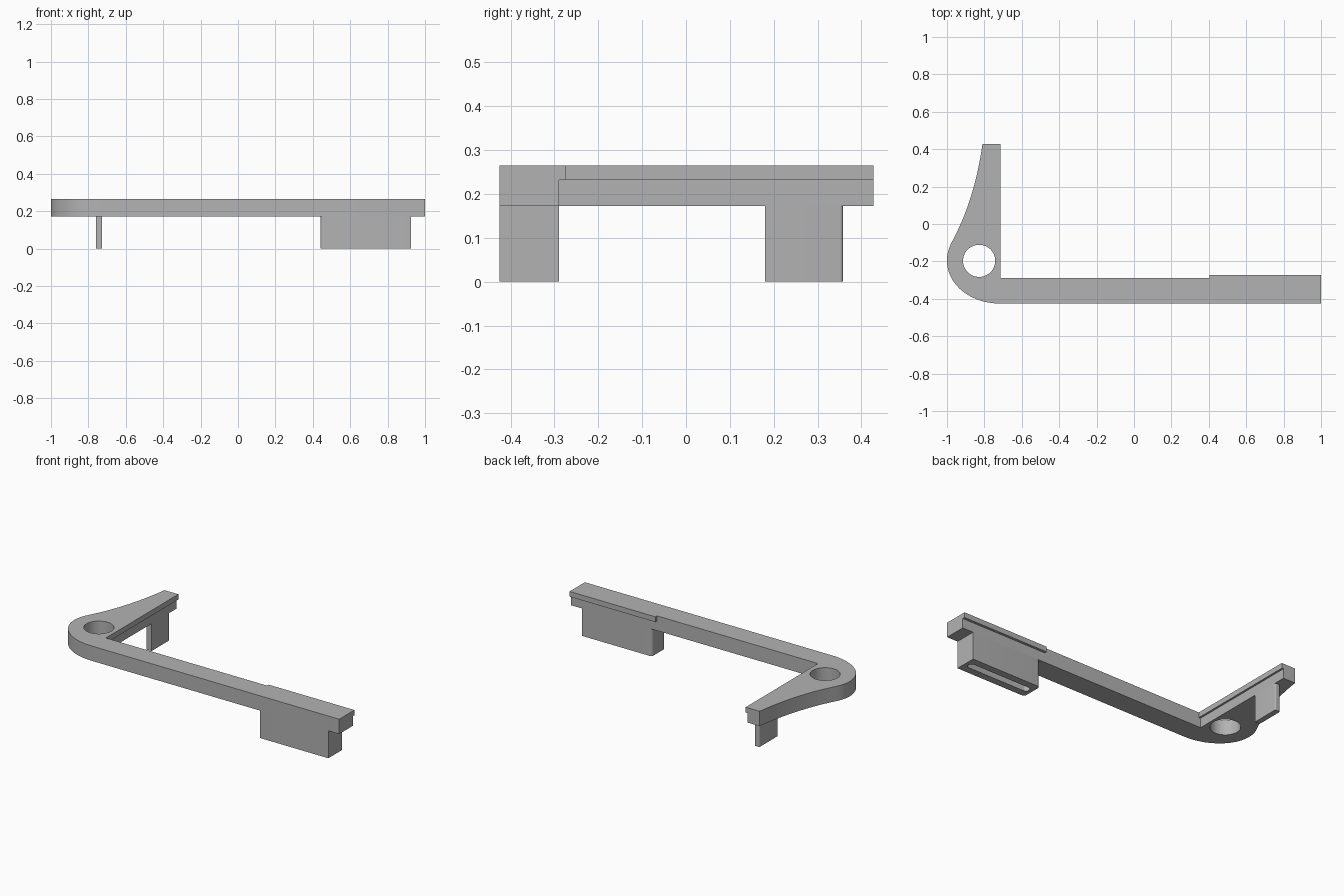
import bpy, bmesh, math
from mathutils import Vector
from mathutils.geometry import interpolate_bezier

cube = bpy.data.objects.get("Cube")
if cube:
    bpy.data.objects.remove(cube, do_unlink=True)

grey = bpy.data.materials.new("plain_grey")
grey.use_nodes = True
colour = (0.45, 0.45, 0.45, 1)
grey.diffuse_color = colour
grey.node_tree.nodes["Principled BSDF"].inputs["Base Color"].default_value = colour

BASE, LEDGE, TOP = 0.172, 0.232, 0.265
FRONT, BACK = -0.425, -0.29
TIP = 0.428
INNER = -0.726


def prism(name, outline, z0, z1):
    """Extrude a flat outline from z0 to z1."""
    bm = bmesh.new()
    face = bm.faces.new([bm.verts.new((x, y, z0)) for x, y in outline])
    top = bmesh.ops.extrude_face_region(bm, geom=[face])["geom"]
    verts = [v for v in top if isinstance(v, bmesh.types.BMVert)]
    bmesh.ops.translate(bm, verts=verts, vec=(0, 0, z1 - z0))
    bmesh.ops.recalc_face_normals(bm, faces=bm.faces)
    mesh = bpy.data.meshes.new(name)
    bm.to_mesh(mesh)
    bm.free()
    mesh.materials.append(grey)
    ob = bpy.data.objects.new(name, mesh)
    bpy.context.collection.objects.link(ob)
    return ob


def arc(cx, cy, rx, ry, a0, a1, n):
    angles = [math.radians(a0 + (a1 - a0) * i / n) for i in range(n + 1)]
    return [(cx + rx * math.cos(a), cy + ry * math.sin(a)) for a in angles]


def rect(x0, x1, y0, y1):
    return [(x0, y0), (x1, y0), (x1, y1), (x0, y1)]


def bezier(*points, n=12):
    pts = interpolate_bezier(*[Vector((x, y, 0)) for x, y in points], n + 1)
    return [(p.x, p.y) for p in pts]


def select(ob):
    bpy.ops.object.select_all(action="DESELECT")
    ob.select_set(True)
    bpy.context.view_layer.objects.active = ob


def cut(ob, cutter):
    cutter.hide_render = True
    mod = ob.modifiers.new("cut", "BOOLEAN")
    mod.operation = "DIFFERENCE"
    mod.solver = "EXACT"
    mod.object = cutter
    select(ob)
    bpy.ops.object.modifier_apply(modifier=mod.name)
    bpy.data.objects.remove(cutter, do_unlink=True)


# L-shaped bracket: tapering arm, rounded corner and long bar
taper = bezier((-0.81, TIP), (-0.835, 0.25), (-0.885, 0.07), (-0.968, -0.085))
shoulder = bezier((-0.968, -0.085), (-0.99, -0.125), (-1, -0.155), (-1, -0.197), n=6)
corner = arc(-0.72, -0.197, 0.28, 0.228, 180, 270, 20)
outline = taper + shoulder[1:] + corner[1:]
outline += [(1, FRONT), (1, BACK), (INNER, BACK), (INNER, TIP)]
bracket = prism("bracket", outline, BASE, TOP)

# Round through-hole in the corner
cut(bracket, prism("hole_cutter", arc(-0.828, -0.197, 0.086, 0.086, 0, 360, 48)[:-1], 0, 1))

# Thin lips along the inner top edges
arm_lip = prism("arm_lip", rect(INNER, -0.714, BACK, TIP), LEDGE, TOP)
bar_lip = prism("bar_lip", rect(0.405, 1, BACK, -0.274), LEDGE, TOP)

# Slotted block under the bar, rounded at its inner end
r = 0.02
block_outline = [(0.925, FRONT), (0.925, BACK)]
block_outline += arc(0.44 + r, BACK - r, r, r, 90, 180, 8)
block_outline += arc(0.44 + r, FRONT + r, r, r, 180, 270, 8)
block = prism("bar_block", block_outline, 0, BASE)
mid, s = (FRONT + BACK) / 2, 0.022
slot = arc(0.88, mid, s, s, -90, 90, 12) + arc(0.485, mid, s, s, 90, 270, 12)
cut(block, prism("slot_cutter", slot, -0.1, 0.14))

# Thin tab under the arm, with softened back corners
r = 0.007
tab_outline = [(-0.76, 0.18), (INNER, 0.18)]
tab_outline += arc(INNER - r, 0.358 - r, r, r, 0, 90, 5)
tab_outline += arc(-0.76 + r, 0.358 - r, r, r, 90, 180, 5)
tab = prism("arm_tab", tab_outline, 0, BASE)

for ob in (bracket, block, tab):
    select(ob)
    bpy.ops.object.shade_smooth_by_angle(angle=math.radians(30))
